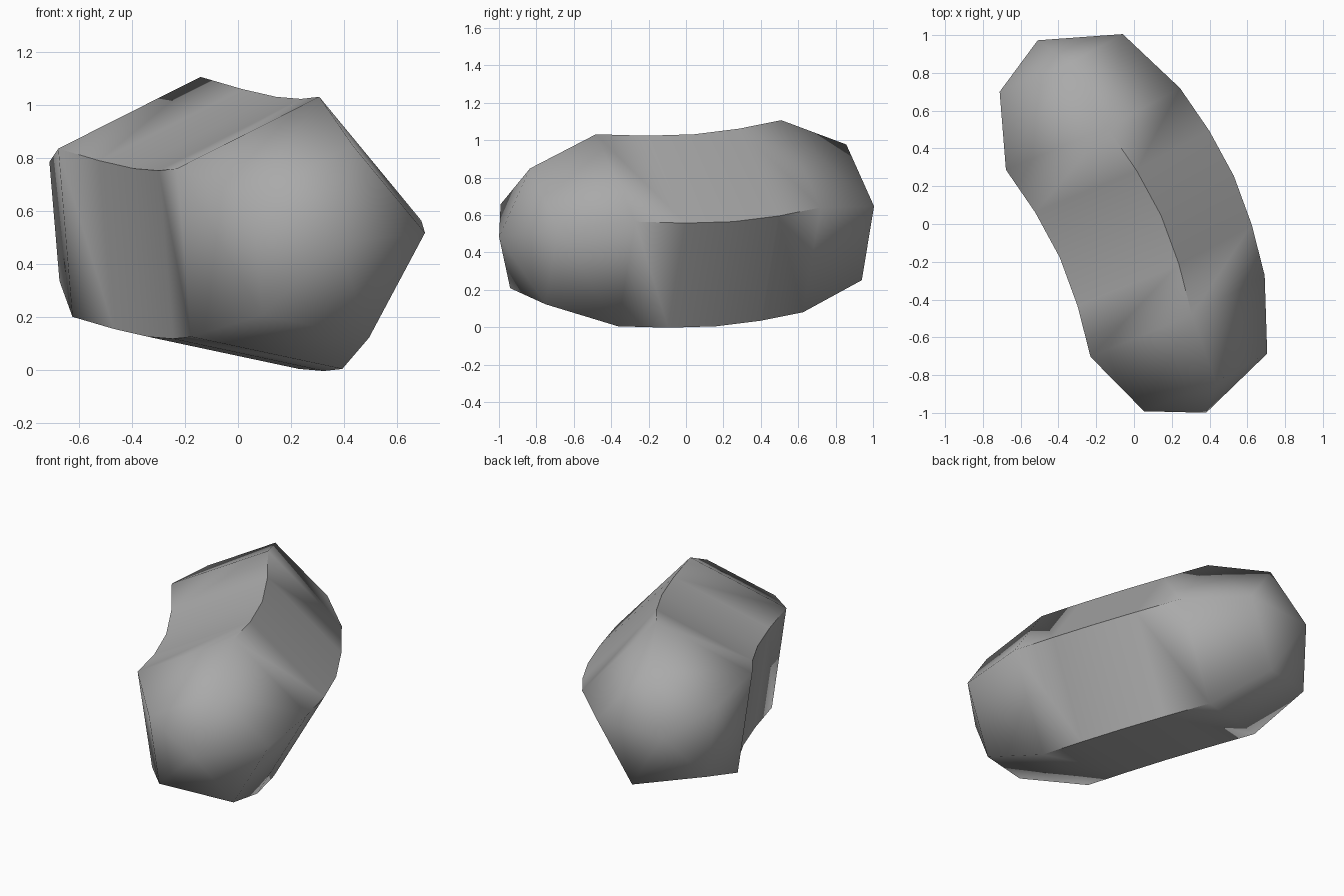
import bpy, bmesh
from math import pi, sin, cos
from mathutils import Vector

if "Cube" in bpy.data.objects:
    bpy.data.objects.remove(bpy.data.objects["Cube"])

SIDES, SEGMENTS = 5, 4
RADIUS = 0.545
BEND = 0.078
centre = Vector((-0.027, 0.005, 0.535))
axis = Vector((-0.411, 0.909, 0.069)).normalized()
u = Vector((-0.78, -0.385, 0.48))
u = (u - axis * u.dot(axis)).normalized()   # inner side of the bend
v = axis.cross(u)

mat = bpy.data.materials.new("mid_grey")
mat.use_nodes = True
grey = (0.4, 0.4, 0.4, 1)
mat.diffuse_color = grey
mat.node_tree.nodes["Principled BSDF"].inputs["Base Color"].default_value = grey

bm = bmesh.new()


def ring(along, radius, shift=0.0):
    """Pentagonal ring across the axis, moved sideways by shift."""
    mid = centre + axis * along + u * shift
    angles = [2 * pi * i / SIDES for i in range(SIDES)]
    return [bm.verts.new(mid + (u * cos(a) + v * sin(a)) * radius) for a in angles]


# Bent tube rings, with one narrower ring in each rounded cap
cap_step = RADIUS * sin(pi / 4)
rings = [ring(-RADIUS - cap_step, cap_step)]
for k in range(SEGMENTS + 1):
    t = k / SEGMENTS
    rings.append(ring((2 * t - 1) * RADIUS, RADIUS, -BEND * sin(pi * t)))
rings.append(ring(RADIUS + cap_step, cap_step))

for a, b in zip(rings, rings[1:]):
    for i in range(SIDES):
        j = (i + 1) % SIDES
        bm.faces.new((a[i], a[j], b[j], b[i]))

# Cap tips, slightly towards the inner side
for end, side in ((rings[0], -1), (rings[-1], 1)):
    tip = bm.verts.new(centre + axis * side * 2 * RADIUS * 0.995 + u * 0.047)
    for i in range(SIDES):
        bm.faces.new((end[i], end[(i + 1) % SIDES], tip))

bmesh.ops.recalc_face_normals(bm, faces=bm.faces)
for f in bm.faces:
    f.smooth = True

# Sharp ridges along the tube only
for a, b in zip(rings[1:-1], rings[2:-1]):
    for p, q in zip(a, b):
        bm.edges.get((p, q)).smooth = False

mesh = bpy.data.meshes.new("bent_capsule")
bm.to_mesh(mesh)
bm.free()
mesh.materials.append(mat)
body = bpy.data.objects.new("bent_capsule", mesh)
bpy.context.collection.objects.link(body)
